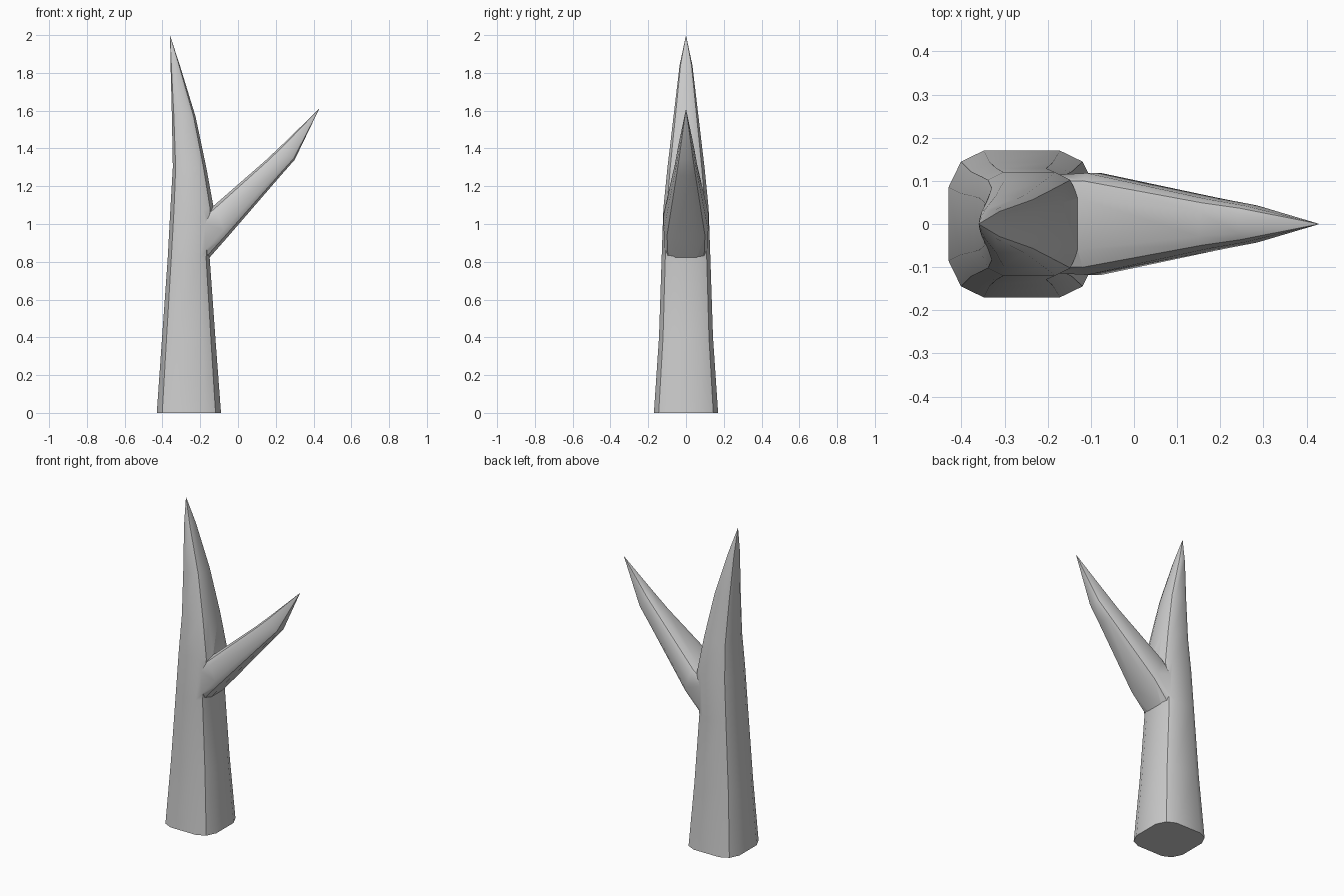
import bpy, bmesh
from mathutils import Vector

if "Cube" in bpy.data.objects:
    bpy.data.objects.remove(bpy.data.objects["Cube"])

# Twelve-sided rounded-square cross-section, unit half width
QUARTER = [(1, .5), (.83, .85), (.52, 1)]
SECTION = (QUARTER + [(-a, b) for a, b in reversed(QUARTER)]
           + [(-a, -b) for a, b in QUARTER] + [(a, -b) for a, b in reversed(QUARTER)])


def spike(name, rings, tip):
    """Loft rings (left xz, right xz, half depth) and close them to a tip."""
    bm = bmesh.new()
    loops = []
    for left, right, depth in rings:
        l, r = Vector((left[0], 0, left[1])), Vector((right[0], 0, right[1]))
        mid, half = (l + r) / 2, (r - l) / 2
        loops.append([bm.verts.new(mid + half * a + Vector((0, depth * b, 0)))
                      for a, b in SECTION])
    n = len(SECTION)
    for lo, hi in zip(loops, loops[1:]):
        for i in range(n):
            j = (i + 1) % n
            bm.faces.new((lo[i], lo[j], hi[j], hi[i]))
    point = bm.verts.new((tip[0], 0, tip[1]))
    for i in range(n):
        bm.faces.new((loops[-1][i], loops[-1][(i + 1) % n], point))
    bm.faces.new(loops[0][::-1])
    bmesh.ops.recalc_face_normals(bm, faces=bm.faces)
    mesh = bpy.data.meshes.new(name)
    bm.to_mesh(mesh)
    bm.free()
    obj = bpy.data.objects.new(name, mesh)
    bpy.context.collection.objects.link(obj)
    return obj


# Main trunk, tapering to a point
trunk = spike("trunk", [
    ((-.43, 0), (-.09, 0), .17),
    ((-.402, .4), (-.12, .4), .143),
    ((-.372, .82), (-.15, .82), .129),
    ((-.358, 1.08), (-.128, 1.08), .12),
    ((-.345, 1.3), (-.168, 1.3), .098),
    ((-.35, 1.57), (-.225, 1.57), .066),
    ((-.357, 1.84), (-.308, 1.84), .034),
], (-.36, 2.0))

# Side branch, rising to the right
branch = spike("branch", [
    ((-.27, .98), (-.21, .755), .11),
    ((-.125, 1.1), (-.06, .925), .118),
    ((.15, 1.34), (.225, 1.255), .058),
    ((.24, 1.425), (.30, 1.34), .043),
], (.43, 1.61))

# Fuse the branch into the trunk
fuse = trunk.modifiers.new("fuse", 'BOOLEAN')
fuse.operation, fuse.solver, fuse.object = 'UNION', 'EXACT', branch
bpy.context.view_layer.objects.active = trunk
trunk.select_set(True)
bpy.ops.object.modifier_apply(modifier="fuse")
bpy.data.objects.remove(branch)
bpy.ops.object.shade_smooth_by_angle(angle=0.6)
